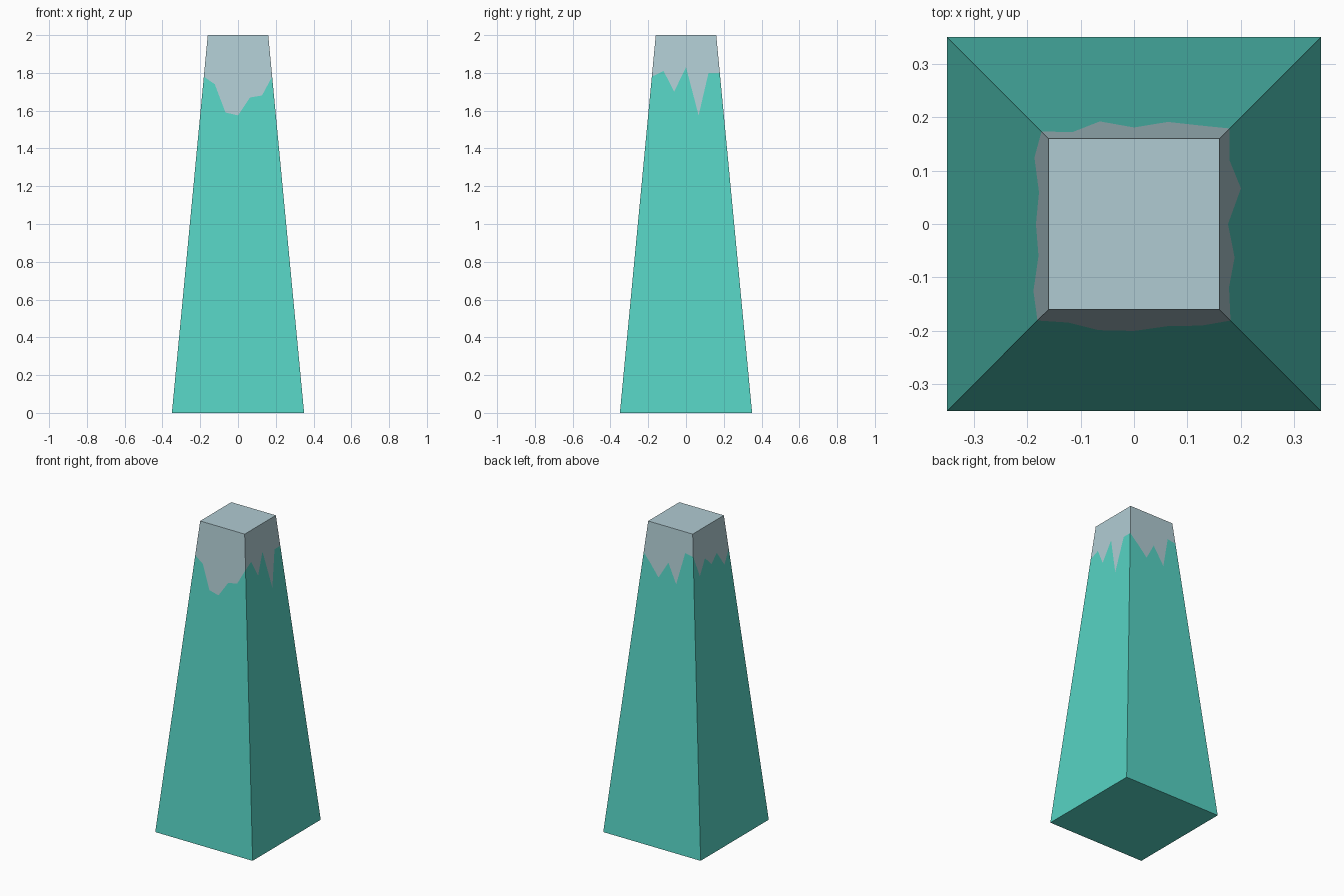
import bpy
import bmesh
from mathutils import Matrix, Vector

HEIGHT, BASE, TOP = 2.0, 0.35, 0.16

# Height of the ragged cap edge, six steps per side, each starting at a corner
CAP_EDGE = [
    [1.78, 1.74, 1.59, 1.575, 1.67, 1.68],   # front
    [1.78, 1.81, 1.70, 1.83, 1.575, 1.80],   # left (+x)
    [1.80, 1.74, 1.67, 1.78, 1.66, 1.87],    # back
    [1.86, 1.72, 1.81, 1.75, 1.80, 1.70],    # right (-x)
]


def make_material(name, color):
    mat = bpy.data.materials.new(name)
    mat.use_nodes = True
    mat.diffuse_color = color
    mat.node_tree.nodes["Principled BSDF"].inputs["Base Color"].default_value = color
    return mat


def side_point(side, t, z):
    """Point on a sloping side; t runs from -1 to 1 between its corners."""
    half = BASE + (TOP - BASE) * z / HEIGHT
    return Matrix.Rotation(side * 1.5707963, 3, "Z") @ Vector((t * half, -half, z))


cube = bpy.data.objects.get("Cube")
if cube:
    bpy.data.objects.remove(cube, do_unlink=True)

bm = bmesh.new()
bottom = [bm.verts.new(side_point(s, -1, 0)) for s in range(4)]
top = [bm.verts.new(side_point(s, -1, HEIGHT)) for s in range(4)]
ring = [bm.verts.new(side_point(s, i / 3 - 1, z))
        for s, row in enumerate(CAP_EDGE) for i, z in enumerate(row)]

# Each side: body below the ragged edge, pale cap above it
for s in range(4):
    n = (s + 1) % 4
    edge = [ring[(s * 6 + i) % len(ring)] for i in range(7)]
    bm.faces.new([bottom[s], bottom[n]] + edge[::-1])
    bm.faces.new(edge + [top[n], top[s]]).material_index = 1

# End faces
bm.faces.new(bottom[::-1])
bm.faces.new(top).material_index = 1
bm.normal_update()

mesh = bpy.data.meshes.new("tapered_pillar")
bm.to_mesh(mesh)
bm.free()
mesh.materials.append(make_material("turquoise", (0.093, 0.645, 0.546, 1)))
mesh.materials.append(make_material("pale_grey_blue", (0.434, 0.597, 0.645, 1)))
pillar = bpy.data.objects.new("tapered_pillar", mesh)
bpy.context.collection.objects.link(pillar)
